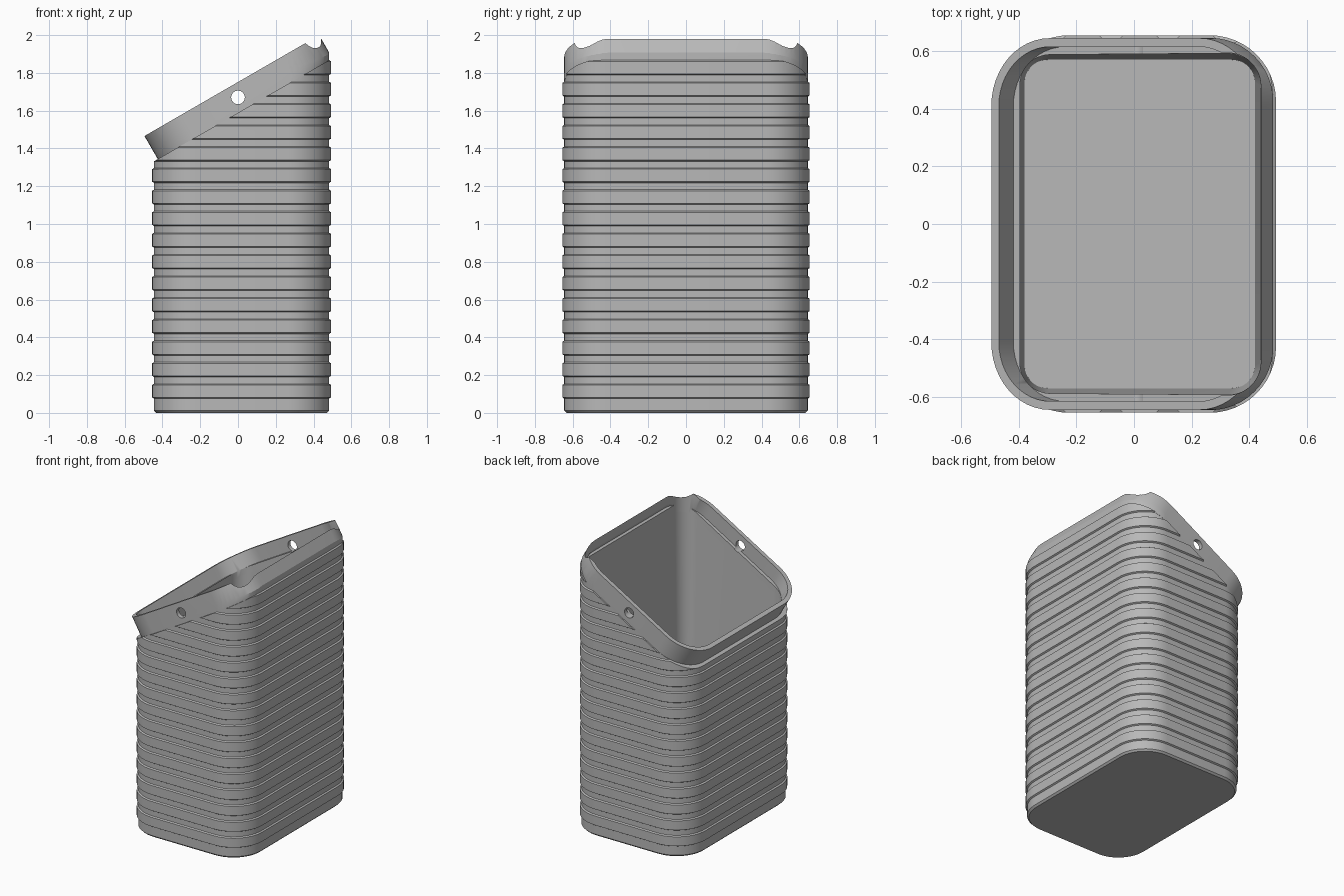
import bpy, bmesh, math
from mathutils import Matrix, Vector

cube = bpy.data.objects.get("Cube")
if cube:
    bpy.data.objects.remove(cube)

grey = bpy.data.materials.new("plain grey")
grey.use_nodes = True
COLOUR = (0.48, 0.48, 0.48, 1)
grey.diffuse_color = COLOUR
grey.node_tree.nodes["Principled BSDF"].inputs["Base Color"].default_value = COLOUR

TILT = Matrix.Rotation(math.radians(-30), 4, "Y")   # slanted mouth frame
UP = TILT @ Vector((0, 0, 1))
SEAM, LEDGE, LIP = 1.376, 1.416, 1.517              # heights along UP


def ring(x0, x1, y, r, z, grow=0.0, seg=12):
    """Rounded rectangle at height z, optionally offset outwards."""
    pts = []
    centres = [(x1 - r, y - r), (x0 + r, y - r), (x0 + r, r - y), (x1 - r, r - y)]
    for q, (cx, cy) in enumerate(centres):
        for i in range(seg + 1):
            a = math.pi / 2 * (q + i / seg)
            pts.append((cx + (r + grow) * math.cos(a), cy + (r + grow) * math.sin(a), z))
    return pts


def loft(name, rings, matrix=None, cut_height=None):
    """Closed solid through the rings, optionally trimmed by the slanted plane."""
    bm = bmesh.new()
    rows = [[bm.verts.new(p) for p in r] for r in rings]
    n = len(rows[0])
    for a, b in zip(rows, rows[1:]):
        for i in range(n):
            j = (i + 1) % n
            bm.faces.new((a[i], a[j], b[j], b[i]))
    bm.faces.new(rows[0][::-1])
    bm.faces.new(rows[-1])
    if matrix:
        bm.transform(matrix)
    if cut_height:
        bmesh.ops.bisect_plane(bm, geom=bm.verts[:] + bm.edges[:] + bm.faces[:],
                               plane_co=UP * cut_height, plane_no=UP, clear_outer=True)
        bmesh.ops.holes_fill(bm, edges=[e for e in bm.edges if e.is_boundary])
    bmesh.ops.recalc_face_normals(bm, faces=bm.faces[:])
    mesh = bpy.data.meshes.new(name)
    bm.to_mesh(mesh)
    bm.free()
    mesh.materials.append(grey)
    obj = bpy.data.objects.new(name, mesh)
    bpy.context.collection.objects.link(obj)
    return obj


def select(obj):
    bpy.ops.object.select_all(action="DESELECT")
    obj.select_set(True)
    bpy.context.view_layer.objects.active = obj


def boolean(obj, tool, operation="DIFFERENCE"):
    tool.hide_render = True
    mod = obj.modifiers.new(tool.name, "BOOLEAN")
    mod.operation, mod.solver, mod.object = operation, "EXACT", tool
    select(obj)
    bpy.ops.object.modifier_apply(modifier=mod.name)


# Ribbed body: (height, outward offset) profile
profile = [(0, -0.012), (0.012, 0)]
for k in range(16):
    low = 0.076 + 0.1142 * k
    high = low + 0.078
    profile += [(low, 0), (low + 0.006, 0.01), (high - 0.006, 0.01), (high, 0)]
profile.append((1.95, 0))
body = loft("ribbed_body", [ring(-0.445, 0.483, 0.645, 0.22, z, d) for z, d in profile],
            cut_height=SEAM)

# Slanted rim, trimmed flush with the tall side of the body
rim = loft("slanted_rim", [ring(0.304, 1.372, 0.645, 0.235, h) for h in (SEAM, LIP)], TILT)
trim = loft("rim_trim", [ring(-0.9, 0.483, 0.646, 0.22, z) for z in (1, 2.2)])
boolean(rim, trim, "INTERSECT")

# Hollow inside, mouth recess and the two hanging holes
cavity = loft("cavity_cutter", [ring(-0.38, 0.42, 0.57, 0.08, 0.03),
                                ring(-0.405, 0.443, 0.597, 0.12, 2.2)])
mouth = loft("mouth_cutter", [ring(0.334, 1.342, 0.615, 0.205, h) for h in (LEDGE, LIP + 0.1)],
             TILT)
hole = loft("hole_cutter", [ring(-0.036, 0.036, 0.036, 0.036, h) for h in (-0.8, 0.8)],
            Matrix.Translation((0, 0, 1.67)) @ Matrix.Rotation(math.pi / 2, 4, "X"))
# merge the doubled points of the round cutter
bm = bmesh.new()
bm.from_mesh(hole.data)
bmesh.ops.remove_doubles(bm, verts=bm.verts[:], dist=0.0001)
bm.to_mesh(hole.data)
bm.free()

boolean(body, cavity)
for tool in (mouth, cavity, hole):
    boolean(rim, tool)

for tool in (trim, cavity, mouth, hole):
    bpy.data.objects.remove(tool)
for obj in (body, rim):
    select(obj)
    bpy.ops.object.shade_smooth_by_angle(angle=math.radians(25))
